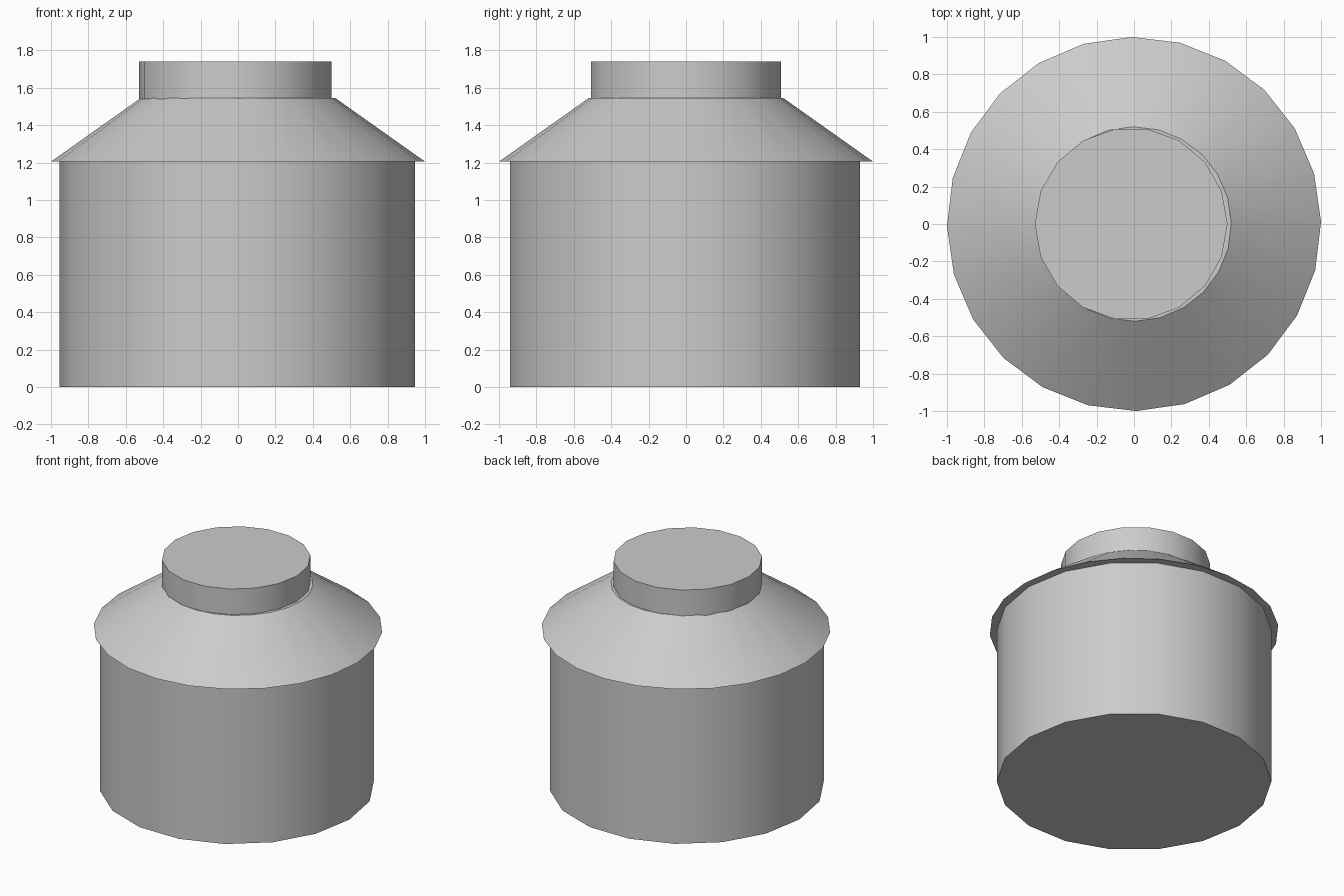
import bpy, math

if "Cube" in bpy.data.objects:
    bpy.data.objects.remove(bpy.data.objects["Cube"])


def frustum(name, sides, r_bottom, r_top, z0, z1, x=0.0, y=0.0, turn=0.0):
    """Capped ring solid with smooth sides and sharp rims; first vertex at +x."""
    verts = []
    for r, z in ((r_bottom, z0), (r_top, z1)):
        for i in range(sides):
            a = math.radians(turn) + math.tau * i / sides
            verts.append((x + r * math.cos(a), y + r * math.sin(a), z))
    faces = [(i, (i + 1) % sides, sides + (i + 1) % sides, sides + i)
             for i in range(sides)]
    faces.append(tuple(reversed(range(sides))))
    faces.append(tuple(range(sides, 2 * sides)))
    mesh = bpy.data.meshes.new(name)
    mesh.from_pydata(verts, [], faces)
    obj = bpy.data.objects.new(name, mesh)
    bpy.context.collection.objects.link(obj)
    bpy.ops.object.select_all(action='DESELECT')
    obj.select_set(True)
    bpy.context.view_layer.objects.active = obj
    bpy.ops.object.shade_smooth_by_angle(angle=math.radians(30))
    return obj


# Main drum
frustum("body", 18, 0.95, 0.95, 0.0, 1.205, x=-0.005, y=-0.005)
# Overhanging sloped roof
frustum("shoulder", 24, 1.0, 0.52, 1.205, 1.545, turn=0.7)
# Short cap on top
frustum("cap", 18, 0.515, 0.515, 1.54, 1.74, x=-0.015)
